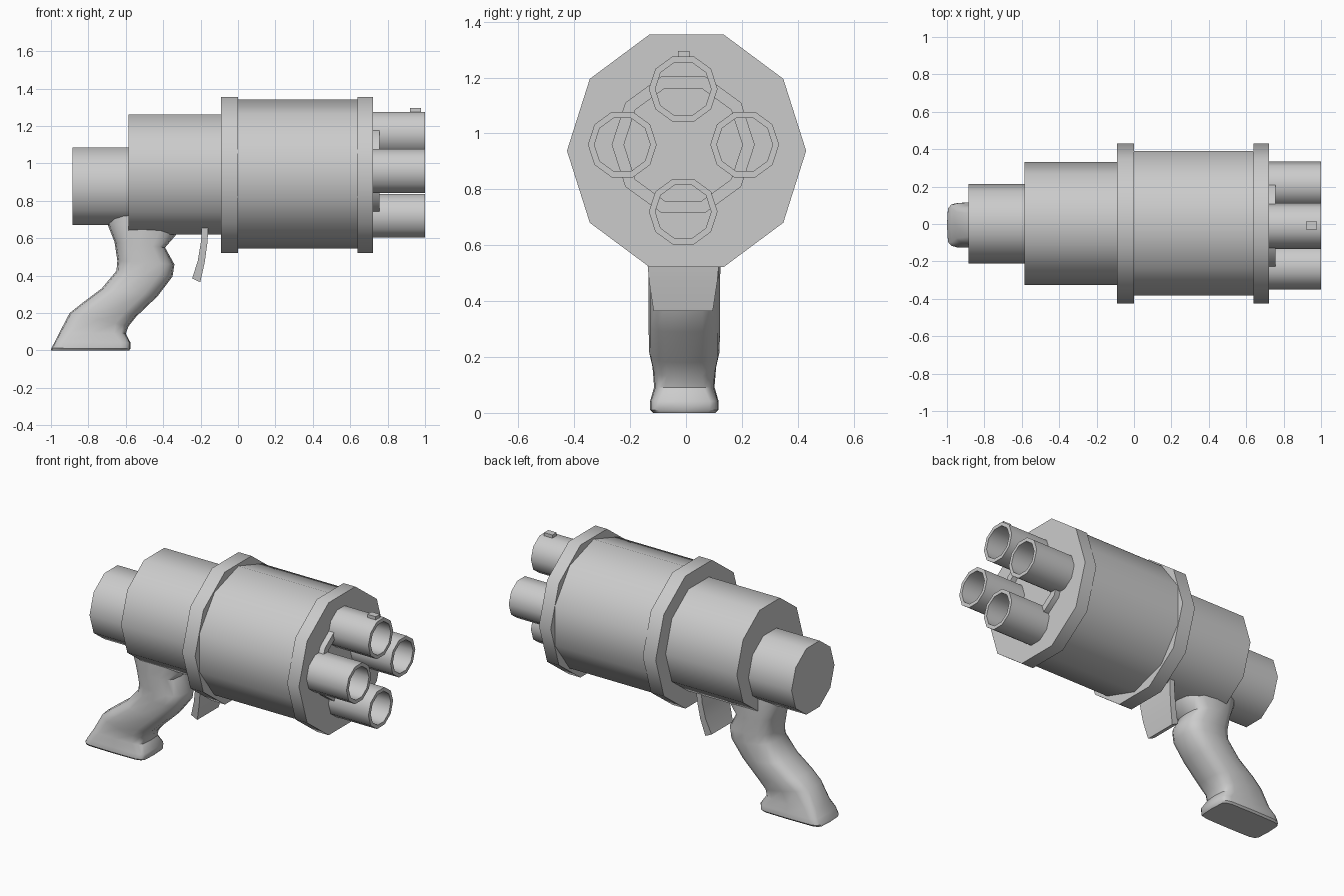
import bpy, bmesh, math

if "Cube" in bpy.data.objects:
    bpy.data.objects.remove(bpy.data.objects["Cube"])

SIDES = 10


def finish(name, bm, angle=40):
    bmesh.ops.recalc_face_normals(bm, faces=bm.faces)
    mesh = bpy.data.meshes.new(name)
    bm.to_mesh(mesh)
    bm.free()
    ob = bpy.data.objects.new(name, mesh)
    bpy.context.collection.objects.link(ob)
    bpy.ops.object.select_all(action='DESELECT')
    ob.select_set(True)
    bpy.context.view_layer.objects.active = ob
    bpy.ops.object.shade_smooth_by_angle(angle=math.radians(angle))
    return ob


def bridge(bm, a, b):
    n = len(a)
    for i in range(n):
        bm.faces.new((a[i], a[(i + 1) % n], b[(i + 1) % n], b[i]))


def ring(bm, x, y, z, ry, rz, turn=0):
    return [bm.verts.new((x, y + ry * math.cos(t), z + rz * math.sin(t)))
            for t in (turn + 2 * math.pi * i / SIDES for i in range(SIDES))]


def prism(name, x0, x1, y, z, ry, rz, turn=0):
    bm = bmesh.new()
    a, b = ring(bm, x0, y, z, ry, rz, turn), ring(bm, x1, y, z, ry, rz, turn)
    bridge(bm, a, b)
    bm.faces.new(a)
    bm.faces.new(b)
    return finish(name, bm)


def tube(name, x0, x1, y, z, r_out, r_in):
    bm = bmesh.new()
    loops = [ring(bm, x, y, z, r, r) for x, r in
             ((x0, r_out), (x1, r_out), (x1, r_in), (x0, r_in))]
    for i in range(4):
        bridge(bm, loops[i], loops[(i + 1) % 4])
    return finish(name, bm)


# Body: rear cap, receiver, collars and drum
prism("rear_cap", -0.885, -0.58, 0.002, 0.878, 0.213, 0.218)
prism("receiver", -0.585, -0.085, 0.002, 0.94, 0.329, 0.337)
prism("rear_collar", -0.09, 0.0, 0.002, 0.938, 0.428, 0.438)
prism("drum", -0.005, 0.645, 0.004, 0.943, 0.405, 0.398, math.pi / 10)
prism("front_collar", 0.64, 0.722, 0.002, 0.938, 0.428, 0.438)

# Muzzle: spacer ring and four barrels
tube("barrel_spacer", 0.718, 0.757, -0.01, 0.96, 0.256, 0.212)
for i, (y, z) in enumerate(((-0.01, 1.159), (-0.01, 0.72), (-0.228, 0.96), (0.21, 0.96))):
    tube(f"barrel_{i + 1}", 0.718, 1.0, y, z, 0.123, 0.1)

# Sight block on the top barrel
bpy.ops.mesh.primitive_cube_add(size=1, location=(0.949, -0.008, 1.28))
sight = bpy.context.object
sight.name = "front_sight"
sight.scale = (0.058, 0.042, 0.032)

# Grip: lofted rounded sections (back x, z, front x, z, half width, squareness)
sections = [
    (-1.00, 0.000, -0.582, 0.000, 0.112, 0.3),
    (-0.998, 0.012, -0.575, 0.010, 0.122, 0.3),
    (-0.98, 0.045, -0.575, 0.042, 0.122, 0.3),
    (-0.955, 0.095, -0.600, 0.090, 0.108, 0.45),
    (-0.90, 0.200, -0.585, 0.130, 0.114, 0.6),
    (-0.83, 0.255, -0.545, 0.180, 0.126, 0.65),
    (-0.73, 0.330, -0.430, 0.290, 0.128, 0.7),
    (-0.65, 0.425, -0.350, 0.395, 0.128, 0.7),
    (-0.645, 0.480, -0.340, 0.460, 0.128, 0.7),
    (-0.66, 0.580, -0.390, 0.550, 0.130, 0.7),
    (-0.70, 0.680, -0.325, 0.625, 0.130, 0.7),
    (-0.70, 0.730, -0.325, 0.720, 0.130, 0.7),
]
bm = bmesh.new()
loops = []
for bx, bz, fx, fz, w, p in sections:
    loop = []
    for i in range(16):
        t = 2 * math.pi * i / 16
        c = math.copysign(abs(math.cos(t)) ** p, math.cos(t))
        s = math.copysign(abs(math.sin(t)) ** p, math.sin(t))
        k = (c + 1) / 2
        loop.append(bm.verts.new((bx + (fx - bx) * k, -0.006 + w * s, bz + (fz - bz) * k)))
    loops.append(loop)
for a, b in zip(loops, loops[1:]):
    bridge(bm, a, b)
bm.faces.new(loops[0])
bm.faces.new(loops[-1])
finish("grip", bm)

# Trigger: wide curved plate tapering downwards (back x, z, front x, z, half width)
trigger = [
    (-0.193, 0.68, -0.158, 0.68, 0.138),
    (-0.198, 0.58, -0.163, 0.58, 0.132),
    (-0.215, 0.48, -0.178, 0.47, 0.122),
    (-0.245, 0.385, -0.202, 0.365, 0.106),
]
bm = bmesh.new()
loops = [[bm.verts.new(v) for v in ((bx, -0.01 - w, bz), (fx, -0.01 - w, fz),
                                    (fx, -0.01 + w, fz), (bx, -0.01 + w, bz))]
         for bx, bz, fx, fz, w in trigger]
for a, b in zip(loops, loops[1:]):
    bridge(bm, a, b)
bm.faces.new(loops[0])
bm.faces.new(loops[-1])
finish("trigger", bm)
